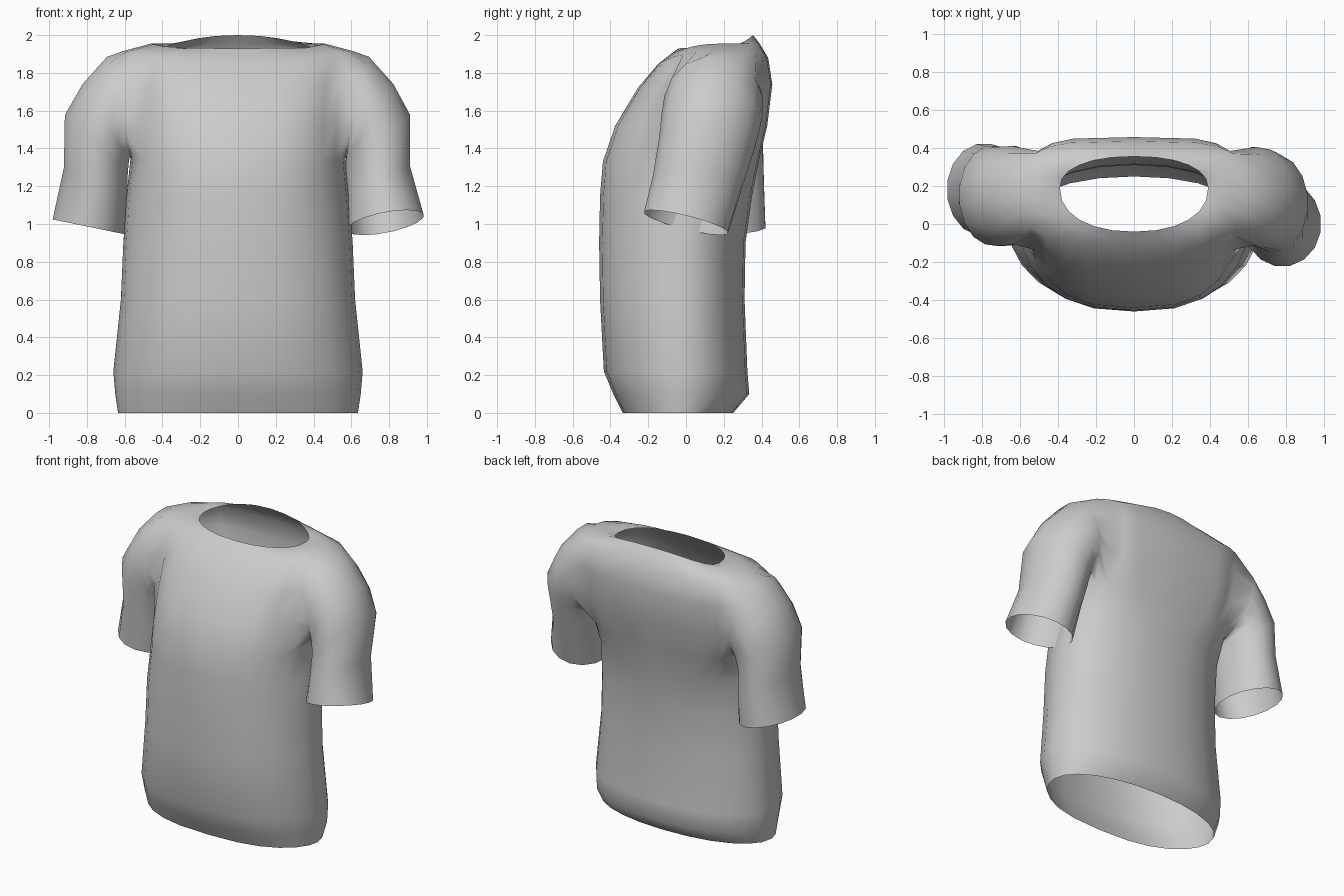
import bpy, bmesh
from math import sin, cos, pi, copysign

cube = bpy.data.objects.get("Cube")
if cube:
    bpy.data.objects.remove(cube, do_unlink=True)

# Cloth material
cloth = bpy.data.materials.new("grey_cloth")
cloth.use_nodes = True
GREY = (0.6, 0.6, 0.6, 1)
cloth.diffuse_color = GREY
cloth.node_tree.nodes["Principled BSDF"].inputs["Base Color"].default_value = GREY

SIDES = 24
bm = bmesh.new()


def spow(v, p):
    return copysign(abs(v) ** p, v)


def torso_ring(z_front, z_side, z_back, half_w, y_front, y_mid, y_back, front, back):
    """Body cross-section; front and back are (x, y) roundness powers."""
    ring = []
    for i in range(SIDES):
        a = 2 * pi * i / SIDES
        c, s = cos(a), sin(a)
        depth = y_back - y_mid if s > 0 else y_mid - y_front
        z_end = z_back if s > 0 else z_front
        px, py = back if s > 0 else front
        ring.append(bm.verts.new((half_w * spow(c, px),
                                  y_mid + depth * spow(s, py),
                                  z_side + (z_end - z_side) * s * s)))
    return ring


def bridge(low, high, skip=()):
    n = len(low)
    for i in range(n):
        if i not in skip:
            j = (i + 1) % n
            bm.faces.new((low[i], low[j], high[j], high[i]))


# Body from hem to armpit: z, half width, front y, middle y, back y
BODY = [(0, .635, -.335, -.03, .25), (.1, .65, -.385, -.02, .335),
        (.22, .66, -.435, -.02, .325), (.6, .62, -.455, -.02, .31),
        (.9, .607, -.46, -.01, .315), (1.15, .59, -.455, .03, .35)]
rings = [torso_ring(z, z, z, w, f, m, b, (.78, 1.08), (.92, .95))
         for z, w, f, m, b in BODY]

# Chest, shoulders and collar
ARMPIT = len(rings)
CHEST, BLADES, ROUND = (.7, .95), (.45, .75), (.9, .9)
rings += [
    torso_ring(1.33, 1.34, 1.33, .57, -.44, .09, .385, CHEST, (.55, .8)),
    torso_ring(1.52, 1.54, 1.52, .575, -.375, .12, .43, CHEST, BLADES),
    torso_ring(1.72, 1.75, 1.74, .59, -.255, .14, .457, CHEST, BLADES),
    torso_ring(1.85, 1.915, 1.88, .61, -.145, .15, .435, (.8, .85), BLADES),
    torso_ring(1.9, 1.955, 1.955, .46, -.08, .18, .39, ROUND, (.8, .85)),
    torso_ring(1.93, 1.935, 2.0, .39, -.04, .19, .355, ROUND, ROUND)]
SHOULDER = ARMPIT + 3

# Leave an armhole on each side
HOLES = {22, 23, 0, 1, 2, 9, 10, 11, 12, 13}
for r in range(len(rings) - 1):
    bridge(rings[r], rings[r + 1], HOLES if ARMPIT <= r < SHOULDER else ())


def sleeve(side, sections):
    """Tube from the armhole: top x, z, bottom x, z, middle y, y radius, tilt."""
    def vert(row, col):
        return rings[row][(col if side > 0 else SIDES // 2 - col) % SIDES]

    inner = range(SHOULDER - 1, ARMPIT, -1)
    prev = [vert(SHOULDER, c) for c in (0, -1, -2)]
    prev += [vert(r, -2) for r in inner]
    prev += [vert(ARMPIT, c) for c in range(-2, 4)]
    prev += [vert(r, 3) for r in reversed(inner)]
    prev += [vert(SHOULDER, c) for c in (3, 2, 1)]
    n = len(prev)
    for tx, tz, bx, bz, y, ry, tilt in sections:
        ring = []
        for k in range(n):
            a = 2 * pi * (k + .5) / n
            c, s = cos(a), sin(a)
            x = (tx + bx) / 2 + (tx - bx) / 2 * c
            z = (tz + bz) / 2 + (tz - bz) / 2 * c + tilt * s
            ring.append(bm.verts.new((side * x, y - ry * s, z)))
        bridge(prev, ring)
        prev = ring


# Left sleeve hangs forward, right sleeve hangs further back
sleeve(1, [(.695, 1.89, .57, 1.36, .145, .265, 0), (.825, 1.745, .57, 1.33, .13, .265, 0),
           (.915, 1.58, .565, 1.27, .11, .257, 0), (.915, 1.3, .575, 1.14, .06, .24, .02),
           (.985, 1.045, .575, .97, 0, .225, .055)])
sleeve(-1, [(.695, 1.89, .57, 1.36, .15, .265, 0), (.825, 1.745, .575, 1.33, .145, .265, 0),
            (.92, 1.58, .58, 1.27, .15, .262, 0), (.925, 1.3, .585, 1.14, .165, .252, 0),
            (.985, 1.025, .595, .945, .18, .245, 0)])

# Make every face point outward
bmesh.ops.recalc_face_normals(bm, faces=bm.faces)
bm.faces.ensure_lookup_table()
first = bm.faces[SIDES * 3]
if first.normal.x * first.calc_center_median().x < 0:
    bmesh.ops.reverse_faces(bm, faces=bm.faces)

mesh = bpy.data.meshes.new("short_sleeved_shirt")
bm.to_mesh(mesh)
bm.free()
mesh.materials.append(cloth)
for p in mesh.polygons:
    p.use_smooth = True
shirt = bpy.data.objects.new("short_sleeved_shirt", mesh)
bpy.context.collection.objects.link(shirt)
